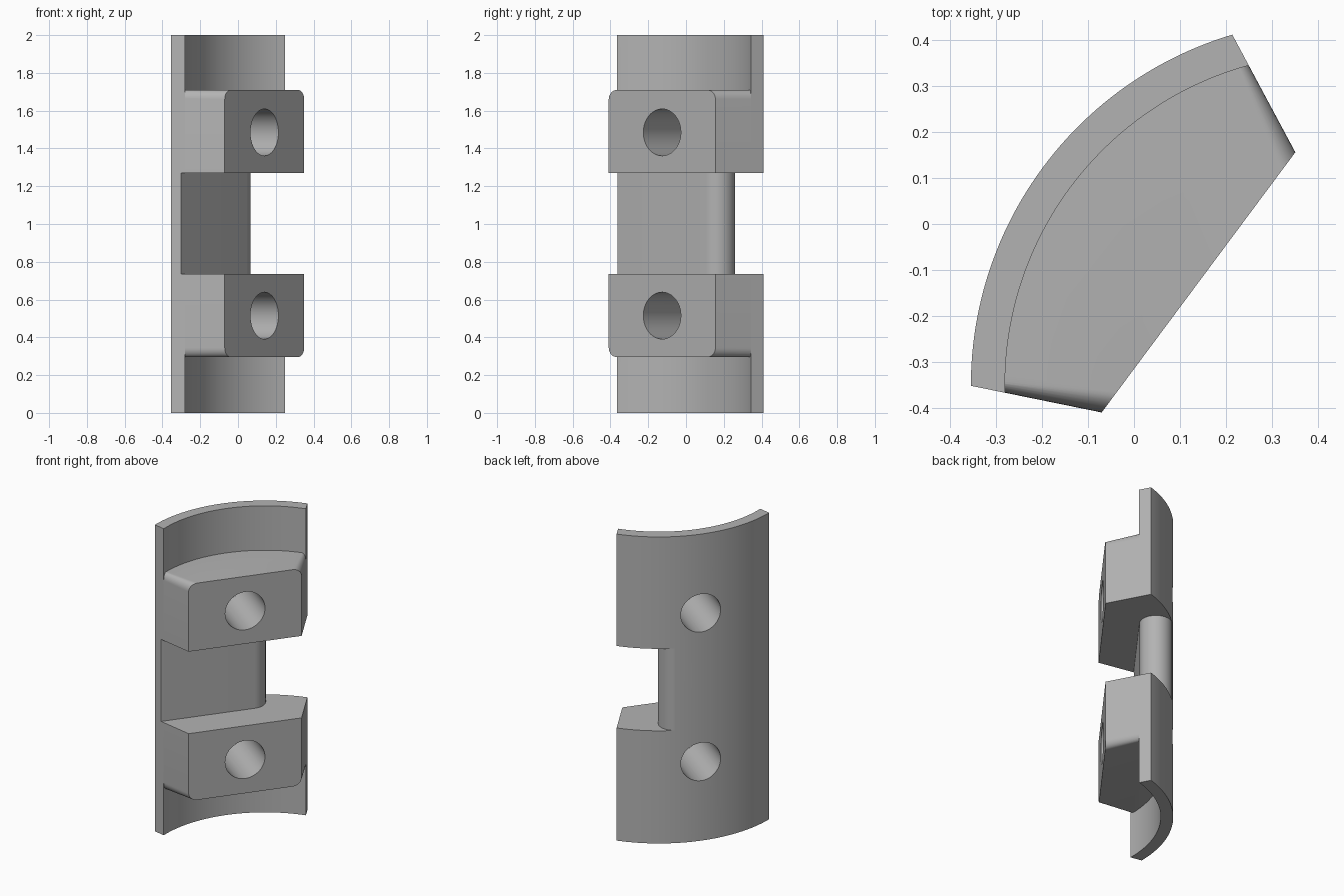
import bpy, bmesh, math
from mathutils import Vector

if "Cube" in bpy.data.objects:
    bpy.data.objects.remove(bpy.data.objects["Cube"])

# Arc centre and in-plane axes: U runs along the flat face, N points out of it
C = Vector((0.44, -0.35))
U = Vector((0.597, 0.802)).normalized()
N = Vector((U.y, -U.x))
R_OUT, R_IN = 0.794, 0.72
V_FLAT, HALF_FLAT = -0.374, 0.352     # flat face offset and half width
SLOPE = (0.475 - HALF_FLAT) / 0.262   # taper of the two end faces


def place(u, v, z):
    p = C + U * u + N * v
    return Vector((p.x, p.y, z))


def arc(r, steps=48):
    """Arc about the centre, trimmed by the slanted end faces."""
    v = -r
    for _ in range(40):
        u = HALF_FLAT + (V_FLAT - v) * SLOPE
        v = -math.sqrt(r * r - u * u)
    a = math.asin(u / r)
    angles = [-a + 2 * a * i / steps for i in range(steps + 1)]
    return [(r * math.sin(t), -r * math.cos(t)) for t in angles]


def prism(name, profile, z0, z1, round_ends=0.0):
    bm = bmesh.new()
    low = [bm.verts.new(place(u, v, z0)) for u, v in profile]
    high = [bm.verts.new(place(u, v, z1)) for u, v in profile]
    bm.faces.new(low[::-1])
    bm.faces.new(high)
    n = len(profile)
    sides = [bm.faces.new((low[i], low[(i + 1) % n], high[(i + 1) % n], high[i]))
             for i in range(n)]
    if round_ends:
        # the last and third-last sides are the slanted ends
        edges = [e for f in (sides[-1], sides[-3]) for e in f.edges
                 if abs(e.verts[0].co.z - e.verts[1].co.z) < 1e-6]
        bmesh.ops.bevel(bm, geom=edges, offset=round_ends, segments=8,
                        profile=0.5, affect='EDGES')
    bmesh.ops.recalc_face_normals(bm, faces=bm.faces)
    mesh = bpy.data.meshes.new(name)
    bm.to_mesh(mesh)
    bm.free()
    obj = bpy.data.objects.new(name, mesh)
    bpy.context.collection.objects.link(obj)
    return obj


def combine(target, tool, operation):
    mod = target.modifiers.new(operation, 'BOOLEAN')
    mod.operation, mod.object, mod.solver = operation, tool, 'EXACT'
    bpy.context.view_layer.objects.active = target
    bpy.ops.object.modifier_apply(modifier=mod.name)
    bpy.data.objects.remove(tool)


# Curved shell, full height
body = prism("clamp_shell", arc(R_OUT) + arc(R_IN)[::-1], 0, 2)

# Thick block behind the flat face, with rounded outer corners
flat = [(HALF_FLAT, V_FLAT), (-HALF_FLAT, V_FLAT)]
combine(body, prism("block", arc(0.755) + flat, 0.295, 1.71, 0.05), 'UNION')

# Middle slot, leaving a thin web with a half-round end
r, cu = 0.097, 0.13
cv = -0.588 - r
end = math.atan2(cv, cu) + math.radians(8)
web = [(cu + r * math.cos(t), cv + r * math.sin(t))
       for t in [math.pi / 2 + (end - math.pi / 2) * i / 20 for i in range(21)]]
slot = [(-0.9, -0.588)] + web + [(cu + 0.3 * math.cos(end), cv + 0.3 * math.sin(end)),
                                 (0.9, -0.95), (0.9, -0.2), (-0.9, -0.2)]
combine(body, prism("slot_cutter", slot, 0.735, 1.27), 'DIFFERENCE')

# Two bolt holes square to the flat face
for z in (0.515, 1.485):
    bpy.ops.mesh.primitive_cylinder_add(vertices=48, radius=0.124, depth=1.2,
                                        location=place(0, -0.6, z))
    hole = bpy.context.object
    hole.rotation_euler = Vector((N.x, N.y, 0)).to_track_quat('Z', 'Y').to_euler()
    bpy.context.view_layer.update()
    combine(body, hole, 'DIFFERENCE')

# Plain grey finish and sharp-edged smooth shading
grey = bpy.data.materials.new("grey")
grey.diffuse_color = (0.45, 0.45, 0.45, 1)
grey.use_nodes = True
grey.node_tree.nodes["Principled BSDF"].inputs["Base Color"].default_value = grey.diffuse_color
body.data.materials.clear()
body.data.materials.append(grey)
bpy.ops.object.select_all(action='DESELECT')
body.select_set(True)
bpy.context.view_layer.objects.active = body
bpy.ops.object.shade_smooth_by_angle(angle=math.radians(30))
